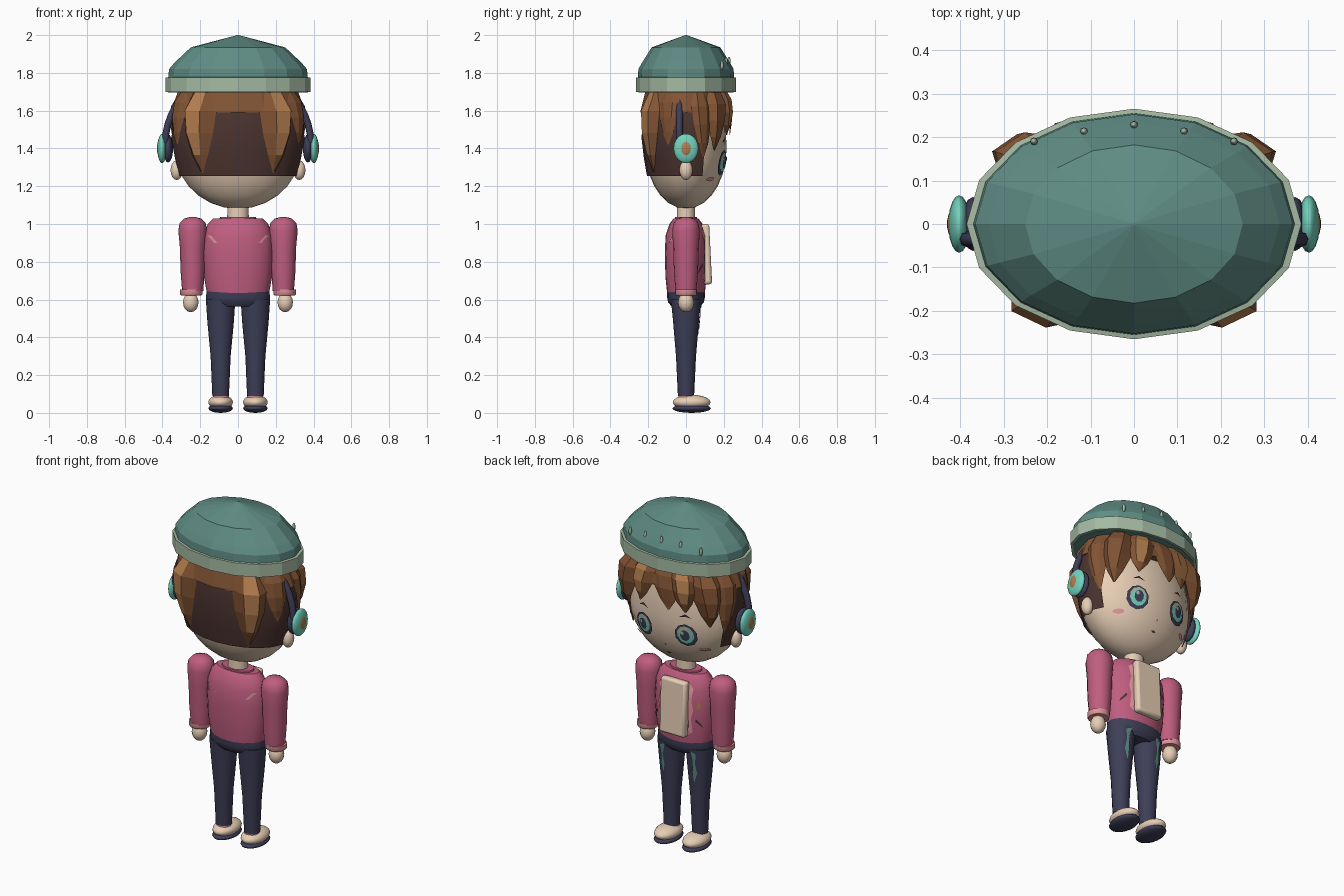
import bpy, bmesh, math
from math import sin, cos, pi, radians, sqrt

if "Cube" in bpy.data.objects:
    bpy.data.objects.remove(bpy.data.objects["Cube"])


def material(name, r, g, b):
    lin = [((c / 255 + 0.055) / 1.055) ** 2.4 for c in (r, g, b)] + [1]
    m = bpy.data.materials.new(name)
    m.use_nodes = True
    m.diffuse_color = lin
    m.node_tree.nodes["Principled BSDF"].inputs["Base Color"].default_value = lin
    return m


SKIN = material("skin_cream", 232, 207, 182)
TEAL = material("hat_teal", 95, 140, 132)
SAGE = material("pale_sage", 165, 186, 163)
DARK = material("dark_brown", 76, 52, 48)
BROWN = material("hair_brown", 130, 84, 52)
CARAMEL = material("caramel", 180, 126, 78)
PINK = material("jumper_pink", 192, 94, 128)
NAVY = material("navy", 62, 62, 88)
AQUA = material("aqua", 115, 210, 188)
ROSE = material("light_rose", 226, 150, 156)


def build(name, verts, faces, mats, smooth=40, closed=True):
    me = bpy.data.meshes.new(name)
    me.from_pydata(verts, [], faces)
    bm = bmesh.new()
    bm.from_mesh(me)
    if closed:
        bmesh.ops.recalc_face_normals(bm, faces=bm.faces)
    bm.to_mesh(me)
    bm.free()
    for m in mats:
        me.materials.append(m)
    ob = bpy.data.objects.new(name, me)
    bpy.context.collection.objects.link(ob)
    return finish(ob, smooth)


def finish(ob, smooth):
    bpy.ops.object.select_all(action='DESELECT')
    ob.select_set(True)
    bpy.context.view_layer.objects.active = ob
    if smooth:
        bpy.ops.object.shade_smooth_by_angle(angle=radians(smooth))
    return ob


def lathe(name, prof, mat, n=16, cx=0, cy=0, a0=0, a1=360, smooth=40):
    """Stack of elliptical rings (rx, ry, z); partial sweeps stay open."""
    full = a1 - a0 == 360
    k = n if full else n + 1
    v = []
    for rx, ry, z in prof:
        for i in range(k):
            a = radians(a0 + (a1 - a0) * i / n)
            v.append((cx + rx * cos(a), cy + ry * sin(a), z))
    f = [(r * k + i, r * k + (i + 1) % k, (r + 1) * k + (i + 1) % k, (r + 1) * k + i)
         for r in range(len(prof) - 1) for i in range(n)]
    if full:
        f += [tuple(range(k))[::-1], tuple(range(len(v) - k, len(v)))]
    return build(name, v, f, [mat], smooth)


def ball(name, loc, size, mat, seg=14, rings=8):
    bpy.ops.mesh.primitive_uv_sphere_add(segments=seg, ring_count=rings, radius=1, location=loc)
    ob = bpy.context.object
    ob.name = name
    ob.scale = size
    ob.data.materials.append(mat)
    return finish(ob, 60)


def interp(table, z):
    for (z0, a), (z1, b) in zip(table, table[1:]):
        if z <= z1:
            return a + (b - a) * max(0, (z - z0) / (z1 - z0))
    return table[-1][1]


def plate(name, pts, mat, surf, off=0.004, side=1):
    """Thin coloured shape that follows a body surface."""
    cx = sum(p[0] for p in pts) / len(pts)
    cz = sum(p[1] for p in pts) / len(pts)
    n, v, f = len(pts), [], []
    for s in (1, 0.66, 0.33):
        for x, z in pts:
            x, z = cx + (x - cx) * s, cz + (z - cz) * s
            v.append((x, side * (surf(x, z) + off), z))
    v.append((cx, side * (surf(cx, cz) + off), cz))
    for i in range(n):
        j = (i + 1) % n
        f += [(r * n + i, r * n + j, r * n + n + j, r * n + n + i) for r in (0, 1)]
        f.append((2 * n + i, 2 * n + j, 3 * n))
    ob = build(name, v, f, [mat], 40, closed=False)
    if sum(p.normal.y * p.area for p in ob.data.polygons) * side < 0:
        ob.data.flip_normals()
    return ob


def oval(x, z, rx, rz, n=10):
    return [(x + rx * cos(2 * pi * (i + .5) / n), z + rz * sin(2 * pi * (i + .5) / n)) for i in range(n)]


# Body surfaces
def head_scale(z):
    return sqrt(max(0.0004, 1 - ((z - 1.4) / (0.32 if z < 1.4 else 0.5)) ** 2))


def face(x, z):
    s = head_scale(z)
    return 0.215 * s * sqrt(max(0.02, 1 - (x / (0.335 * s)) ** 2))


TORSO = [(.165, .1, .635), (.18, .109, .72), (.187, .112, .85), (.18, .108, .94),
         (.16, .088, 1.0), (.13, .065, 1.03)]
LEG = [(.044, .043, .09), (.053, .053, .3), (.07, .068, .48), (.078, .08, .6)]


def chest(x, z):
    rx = interp([(p[2], p[0]) for p in TORSO], z)
    return interp([(p[2], p[1]) for p in TORSO], z) * sqrt(max(0.02, 1 - (x / rx) ** 2))


def thigh(x, z):
    r = interp([(p[2], p[1]) for p in LEG], z)
    return r * sqrt(max(0.02, 1 - ((abs(x) - .092) / r) ** 2))


# Head, neck and hair base
zs = [1.4 - .32 * cos(pi / 2 * i / 7) for i in range(8)] + [1.5, 1.6, 1.7, 1.78]
lathe("head", [(.335 * head_scale(z), .215 * head_scale(z), z) for z in zs], SKIN, 24)
lathe("neck", [(.058, .05, 1.0), (.055, .048, 1.13)], SKIN, 14)
HAIR = [(1.255, .88), (1.35, .95), (1.45, 1.0), (1.6, .98), (1.7, .88), (1.78, .7)]
lathe("hair_back", [(.355 * s, .235 * s, z) for z, s in HAIR], DARK, 14, a0=155, a1=385, smooth=25)
lathe("hair_crown", [(.362 * s, .245 * s, z) for z, s in [(1.59, .98)] + HAIR[3:]], BROWN, 16, smooth=0)


def lock(name, deg, half, tip_z, bulge, lean=0, accent=True):
    rows = [(0, .75, .6), (.3, 1, 1), (.55, .85, .85), (.8, .5, .5), (1, .05, .05)]
    v, f = [], []
    for t, w, b in rows:
        z = 1.74 + (tip_z - 1.74) * t
        s = interp(HAIR, z)
        for k, out in ((-1, .02), (-.4, bulge * b), (.4, bulge * b), (1, .02)):
            a = radians(deg + lean * t + half * w * k)
            v.append((.353 * s * (1 + out) * cos(a), .232 * s * (1 + out) * sin(a), z))
    for r in range(4):
        f += [(r * 4 + i, r * 4 + (i + 1) % 4, r * 4 + 4 + (i + 1) % 4, r * 4 + 4 + i) for i in range(4)]
    f += [(0, 1, 2, 3), (16, 17, 18, 19)]
    ob = build(name, v, f, [BROWN, CARAMEL], 0)
    if accent:
        for r in range(3):
            ob.data.polygons[r * 4 + 1].material_index = 1


for s, n in ((1, "left"), (-1, "right")):
    m = lambda d: d if s > 0 else 180 - d
    lock(n + "_back_lock", m(-54), 17, 1.27, .2)
    lock(n + "_rear_side_lock", m(-24), 15, 1.42, .07, accent=False)
    lock(n + "_side_lock", m(20), 14, 1.35, .09, 4 * s, False)
    lock(n + "_temple_lock", m(47), 17, 1.39, .22, -6 * s, False)
    lock(n + "_fringe_lock", m(70), 15, 1.47, .17, -4 * s)
lock("middle_fringe_lock", 92, 15, 1.47, .1, 6, False)

# Hat with folded brim and small studs
lathe("hat_crown", [(.37, .255, 1.77), (.365, .252, 1.82), (.335, .232, 1.855), (.25, .182, 1.935),
                    (.004, .004, 2.0)], TEAL, 16, a0=90, a1=450, smooth=0)
lathe("hat_brim", [(.385, .265, 1.7), (.385, .265, 1.775), (.36, .25, 1.778)], SAGE, 16, a0=90, a1=450, smooth=0)
lathe("hat_lining", [(.37, .252, 1.697), (.37, .252, 1.72)], TEAL, 16, a0=90, a1=450, smooth=0)
for x, y, z in ((-.23, .19, 1.84), (-.115, .213, 1.855), (0, .228, 1.86), (.115, .213, 1.855), (.23, .19, 1.84)):
    ball("hat_stud", (x, y, z), (.009, .009, .026), SAGE, 8, 6)

# Headphone band
cu = bpy.data.curves.new("headphone_band", 'CURVE')
cu.dimensions = '3D'
cu.bevel_depth, cu.bevel_resolution = .018, 2
sp = cu.splines.new('POLY')
sp.points.add(24)
for i, p in enumerate(sp.points):
    a = pi * i / 24
    p.co = (.385 * cos(a), -.035, 1.43 + .37 * sin(a), 1)
cu.materials.append(NAVY)
bpy.context.collection.objects.link(bpy.data.objects.new("headphone_band", cu))

# Paired parts
for s, n in ((1, "left"), (-1, "right")):
    ball(n + "_ear", (.325 * s, 0, 1.285), (.033, .035, .052), SKIN)
    ball(n + "_headphone_pad", (.37 * s, 0, 1.4), (.027, .062, .075), NAVY)
    ball(n + "_headphone_shell", (.402 * s, 0, 1.4), (.025, .066, .078), AQUA, 18, 10)
    ball(n + "_headphone_button", (.415 * s, 0, 1.4), (.015, .034, .045), CARAMEL)
    # Eye layers, brow and blush
    x = .135 * s
    plate(n + "_eye_rim", oval(x, 1.325, .062, .068), NAVY, face, .006)
    plate(n + "_eye_white", oval(x, 1.33, .047, .052), SAGE, face, .009)
    plate(n + "_iris", oval(x, 1.316, .041, .042), AQUA, face, .012)
    plate(n + "_pupil", oval(x, 1.328, .026, .034), NAVY, face, .015)
    plate(n + "_eye_glint", oval(x + .012, 1.343, .01, .012, 6), SAGE, face, .018)
    plate(n + "_brow", [(x - .035, 1.43), (x, 1.44), (x + .035, 1.43), (x, 1.452)], DARK, face, .006)
    plate(n + "_blush", oval(.215 * s, 1.238, .026, .012), ROSE, face, .006)
    # Arm
    lathe(n + "_sleeve", [(.056, .056, .645), (.064, .064, .75), (.068, .068, .88), (.076, .073, .965),
                          (.069, .066, 1.005), (.047, .045, 1.028), (.015, .015, 1.037)], PINK, 16, .24 * s)
    lathe(n + "_cuff", [(.054, .054, .622), (.059, .059, .628), (.059, .059, .652)], ROSE, 16, .248 * s)
    ball(n + "_hand", (.25 * s, 0, .585), (.042, .042, .052), SKIN)
    # Leg and shoe
    lathe(n + "_leg", LEG, NAVY, 16, .092 * s)
    lathe(n + "_sock", [(.042, .042, .07), (.04, .04, .112)], ROSE, 14, .09 * s)
    ball(n + "_shoe", (.092 * s, .03, .056), (.066, .1, .04), SKIN, 18, 10)
    ball(n + "_sole", (.092 * s, .03, .024), (.066, .102, .024), NAVY, 18, 8)
    plate(n + "_thigh_patch", [(s * a, z) for a, z in ((.082, .59), (.118, .575), (.11, .52), (.118, .46),
          (.1, .4), (.09, .46), (.097, .52))], TEAL, thigh, .005)
    # Jumper trim, front and rear marks
    edge = [(.08, .69), (.106, .71), (.098, .78), (.112, .84), (.1, .9), (.108, .96), (.08, .99)]
    plate(n + "_front_trim", [(s * a, z) for a, z in edge], ROSE, chest, .005)
    plate(n + "_shoulder_mark", [(s * a, z) for a, z in ((.165, .94), (.145, .94), (.11, .9), (.128, .9))],
          ROSE, chest, .005, -1)
    plate(n + "_chest_mark", [(s * a, z) for a, z in ((.12, .775), (.155, .735), (.15, .755), (.125, .79))],
          DARK, chest, .005)

# Nose and mouth
plate("nose", oval(0, 1.235, .006, .006, 6), ROSE, face, .005)
plate("mouth", [(-.018, 1.178), (0, 1.172), (.018, 1.178), (0, 1.183)], DARK, face, .005)

# Torso, collar, chest panel and hips
lathe("jumper", TORSO, PINK, 20)
lathe("collar", [(.1, .06, 1.02), (.095, .058, 1.038)], PINK, 18)
plate("chest_triangle", [(-.155, .845), (-.12, .845), (-.137, .895)], CARAMEL, chest, .005)
bpy.ops.mesh.primitive_cube_add(size=1, location=(0, .108, .84), rotation=(.05, 0, 0))
panel = bpy.context.object
panel.name = "chest_panel"
panel.scale = (.165, .045, .32)
bpy.ops.object.transform_apply(location=False, rotation=False, scale=True)
panel.data.materials.append(SKIN)
bev = panel.modifiers.new("rounding", 'BEVEL')
bev.width, bev.segments = .014, 2
finish(panel, 50)
lathe("hips", [(.13, .075, .562), (.165, .094, .585), (.17, .1, .61), (.166, .1, .645)], NAVY, 20)
